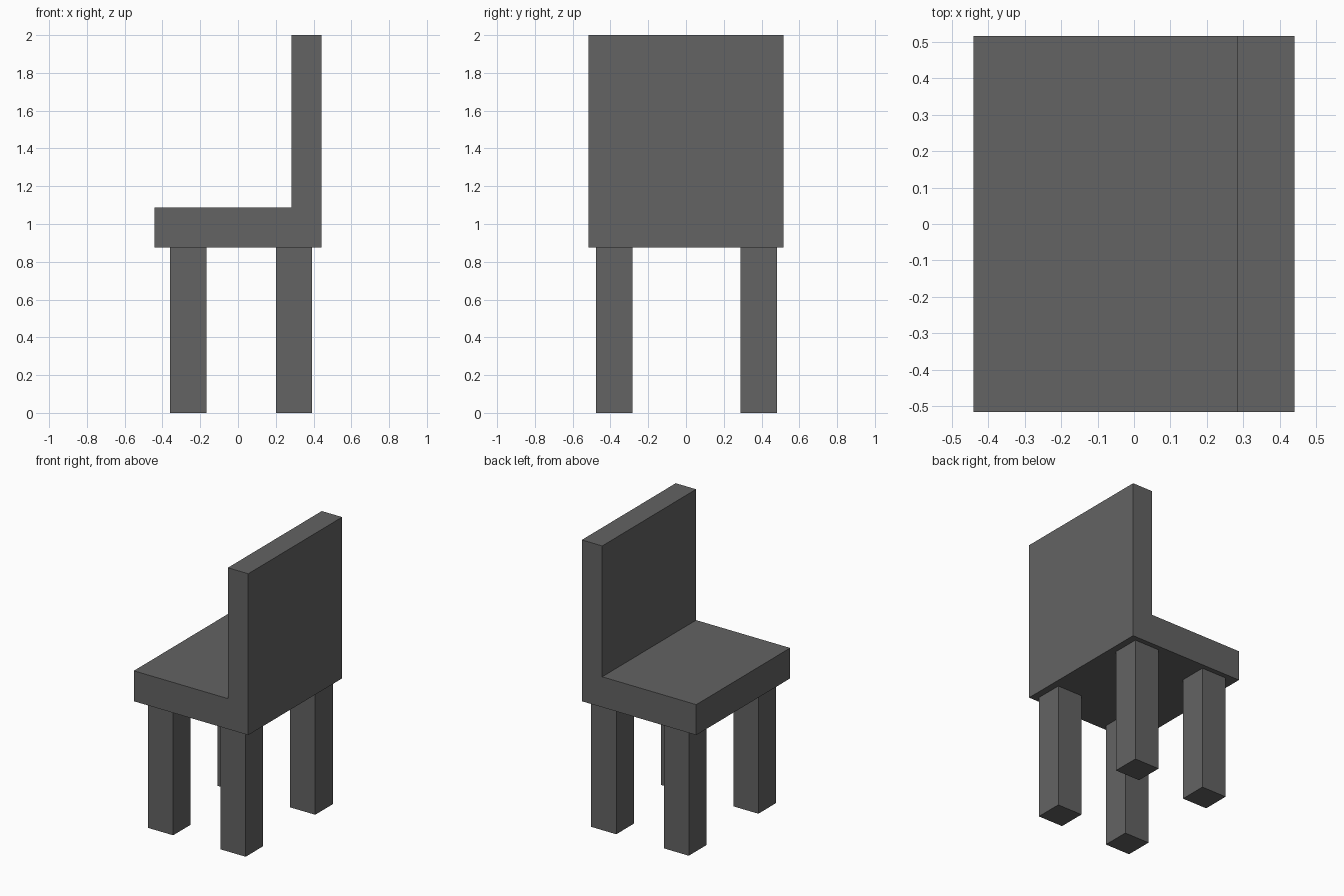
import bpy
import bmesh

cube = bpy.data.objects.get("Cube")
if cube:
    bpy.data.objects.remove(cube, do_unlink=True)

grey = bpy.data.materials.new("dark_grey")
grey.use_nodes = True
colour = (0.125, 0.125, 0.125, 1)
grey.diffuse_color = colour
grey.node_tree.nodes["Principled BSDF"].inputs["Base Color"].default_value = colour


def extrude_profile(name, points, offset):
    """Extrude a closed outline of 3D points along an offset vector."""
    bm = bmesh.new()
    face = bm.faces.new([bm.verts.new(p) for p in points])
    result = bmesh.ops.extrude_face_region(bm, geom=[face], use_keep_orig=True)
    moved = [v for v in result["geom"] if isinstance(v, bmesh.types.BMVert)]
    bmesh.ops.translate(bm, verts=moved, vec=offset)
    bmesh.ops.recalc_face_normals(bm, faces=bm.faces)
    mesh = bpy.data.meshes.new(name)
    bm.to_mesh(mesh)
    bm.free()
    mesh.materials.append(grey)
    obj = bpy.data.objects.new(name, mesh)
    bpy.context.collection.objects.link(obj)
    return obj


# Seat and backrest: one L-shaped solid, backrest on the +x side
SEAT_BOTTOM, SEAT_TOP, HEIGHT = 0.876, 1.088, 2.0
HALF_X, HALF_Y, BACK_X = 0.441, 0.517, 0.284
outline = [(-HALF_X, SEAT_BOTTOM), (HALF_X, SEAT_BOTTOM), (HALF_X, HEIGHT),
           (BACK_X, HEIGHT), (BACK_X, SEAT_TOP), (-HALF_X, SEAT_TOP)]
extrude_profile("seat_and_backrest",
                [(x, -HALF_Y, z) for x, z in outline], (0, 2 * HALF_Y, 0))

# Four square legs
LEG = 0.193
for x_name, x in (("seat_edge", -0.359), ("backrest", 0.2)):
    for y_name, y in (("front", -0.477), ("back", 0.289)):
        foot = [(x, y, 0), (x + LEG, y, 0), (x + LEG, y + LEG, 0), (x, y + LEG, 0)]
        extrude_profile(f"{y_name}_leg_{x_name}_side", foot, (0, 0, SEAT_BOTTOM))
